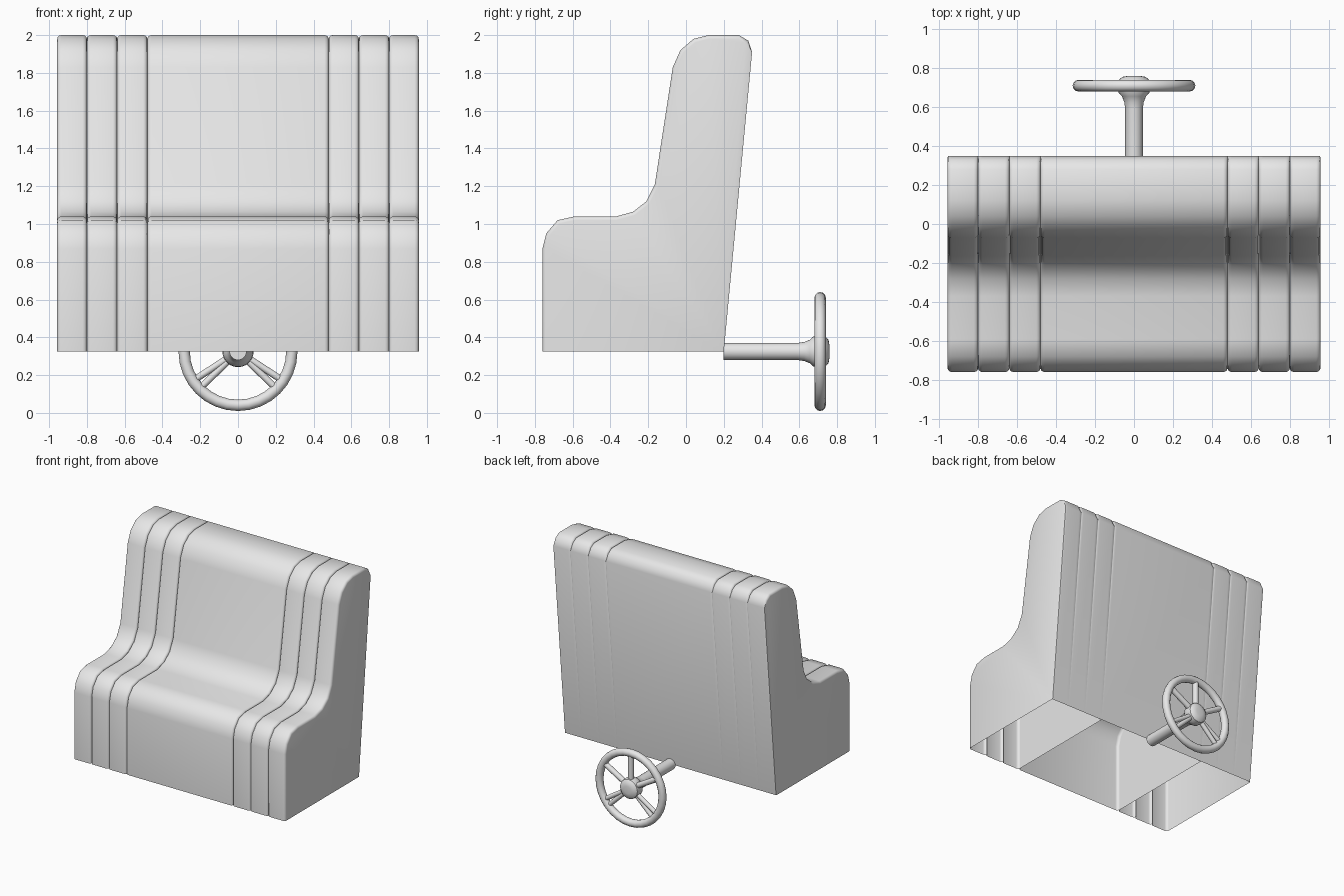
import bpy, bmesh, math
from mathutils import Vector

cube = bpy.data.objects.get("Cube")
if cube:
    bpy.data.objects.remove(cube)

# Single plain grey used on every part
grey = bpy.data.materials.new("light grey")
grey.use_nodes = True
colour = (0.8, 0.8, 0.8, 1)
grey.diffuse_color = colour
grey.node_tree.nodes["Principled BSDF"].inputs["Base Color"].default_value = colour


def finish(name, bm, angle=40):
    bmesh.ops.recalc_face_normals(bm, faces=bm.faces)
    mesh = bpy.data.meshes.new(name)
    bm.to_mesh(mesh)
    bm.free()
    mesh.materials.append(grey)
    obj = bpy.data.objects.new(name, mesh)
    bpy.context.collection.objects.link(obj)
    bpy.ops.object.select_all(action="DESELECT")
    obj.select_set(True)
    bpy.context.view_layer.objects.active = obj
    bpy.ops.object.shade_smooth_by_angle(angle=math.radians(angle))
    return obj


# Bench side outline (y, z), from front bottom over the seat to back bottom
BOTTOM = 0.325
HALF = 0.957
outline = [Vector(p) for p in (
    (-.76, BOTTOM), (-.76, .87), (-.74, .95), (-.68, 1.02), (-.59, 1.04),
    (-.37, 1.04), (-.28, 1.065), (-.21, 1.12), (-.165, 1.21), (-.07, 1.83),
    (-.03, 1.92), (.04, 1.98), (.12, 2), (.28, 2), (.33, 1.97),
    (.35, 1.91), (.2, BOTTOM))]


def inset_outline(depth, back_depth=0.0):
    """Sink the padded side of the outline; the back panel stays flat."""
    points = []
    last = len(outline) - 1
    for i, p in enumerate(outline):
        if i == 0:
            points.append(p + Vector((depth, 0)))
        elif i >= last - 1:
            points.append(p - Vector((back_depth, 0)))
        else:
            along = (outline[i + 1] - outline[i - 1]).normalized()
            points.append(p + Vector((along.y, -along.x)) * depth)
    return points


def add_ring(bm, x, depth, back_depth=0.0):
    return [bm.verts.new((x, p.x, p.y))
            for p in inset_outline(depth, back_depth)]


# Padded bench shell: rounded pleats with a groove between neighbours
seams = [-HALF, -.8, -.64, -.48, .48, .64, .8, HALF]
GROOVE, ROUND, STEPS = 0.02, 0.022, 3
bm = bmesh.new()
rings = [add_ring(bm, -HALF, GROOVE, .008)]
for a, b in zip(seams, seams[1:]):
    arc = [math.pi / 2 * s / STEPS for s in range(1, STEPS + 1)]
    rise = [(ROUND * (1 - math.cos(t)), GROOVE * (1 - math.sin(t))) for t in arc]
    for dx, d in rise:
        rings.append(add_ring(bm, a + dx, d))
    for dx, d in reversed(rise):
        rings.append(add_ring(bm, b - dx, d))
    end = b == HALF
    rings.append(add_ring(bm, b, GROOVE, .008 if end else 0))
for r1, r2 in zip(rings, rings[1:]):
    for i in range(len(outline) - 1):
        bm.faces.new((r1[i], r1[i + 1], r2[i + 1], r2[i]))
bm.faces.new(rings[0])
bm.faces.new(rings[-1])
finish("bench_shell", bm)

# Two inner walls, seen through the open underside
for side, x in (("left", .48), ("right", -.48)):
    bm = bmesh.new()
    bm.faces.new(add_ring(bm, x, GROOVE))
    finish(side + "_inner_wall", bm)

# Wheel behind the bench
CENTRE = Vector((0, .71, BOTTOM))


def lathe(name, profile, segments, closed):
    """Spin (radius, y) points round the wheel axis."""
    bm = bmesh.new()
    verts = [bm.verts.new((r, y, BOTTOM)) for r, y in profile]
    edges = [bm.edges.new(e) for e in zip(verts, verts[1:])]
    if closed:
        edges.append(bm.edges.new((verts[-1], verts[0])))
    bmesh.ops.spin(bm, geom=verts + edges, cent=CENTRE, axis=(0, 1, 0),
                   angle=math.tau, steps=segments)
    bmesh.ops.remove_doubles(bm, verts=bm.verts, dist=0.0005)
    return finish(name, bm)


section = [math.tau * i / 12 for i in range(12)]
lathe("wheel_rim", [(.285 + .03 * math.cos(t), CENTRE.y + .03 * math.sin(t))
                    for t in section], 32, True)
lathe("wheel_shaft_and_hub", [
    (0, .198), (.045, .198), (.045, .59), (.05, .625), (.062, .655), (.08, .675),
    (.083, .71), (.078, .74), (.06, .755), (.03, .76), (0, .76)], 24, False)


def spoke(name, degrees, radius):
    a = math.radians(degrees)
    way = Vector((math.cos(a), 0, math.sin(a)))
    bm = bmesh.new()
    bmesh.ops.create_cone(bm, cap_ends=True, segments=12, radius1=radius,
                          radius2=radius, depth=.23)
    obj = finish(name, bm)
    obj.rotation_euler = way.to_track_quat("Z", "Y").to_euler()
    obj.location = CENTRE + way * .165


spoke("top_spoke", 90, .022)
for side, flip in (("left", False), ("right", True)):
    for part, angle, radius in (("upper_spoke", 30, .022),
                                ("lower_spoke_outer", -33, .018),
                                ("lower_spoke_inner", -44, .018)):
        spoke(side + "_" + part, 180 - angle if flip else angle, radius)
